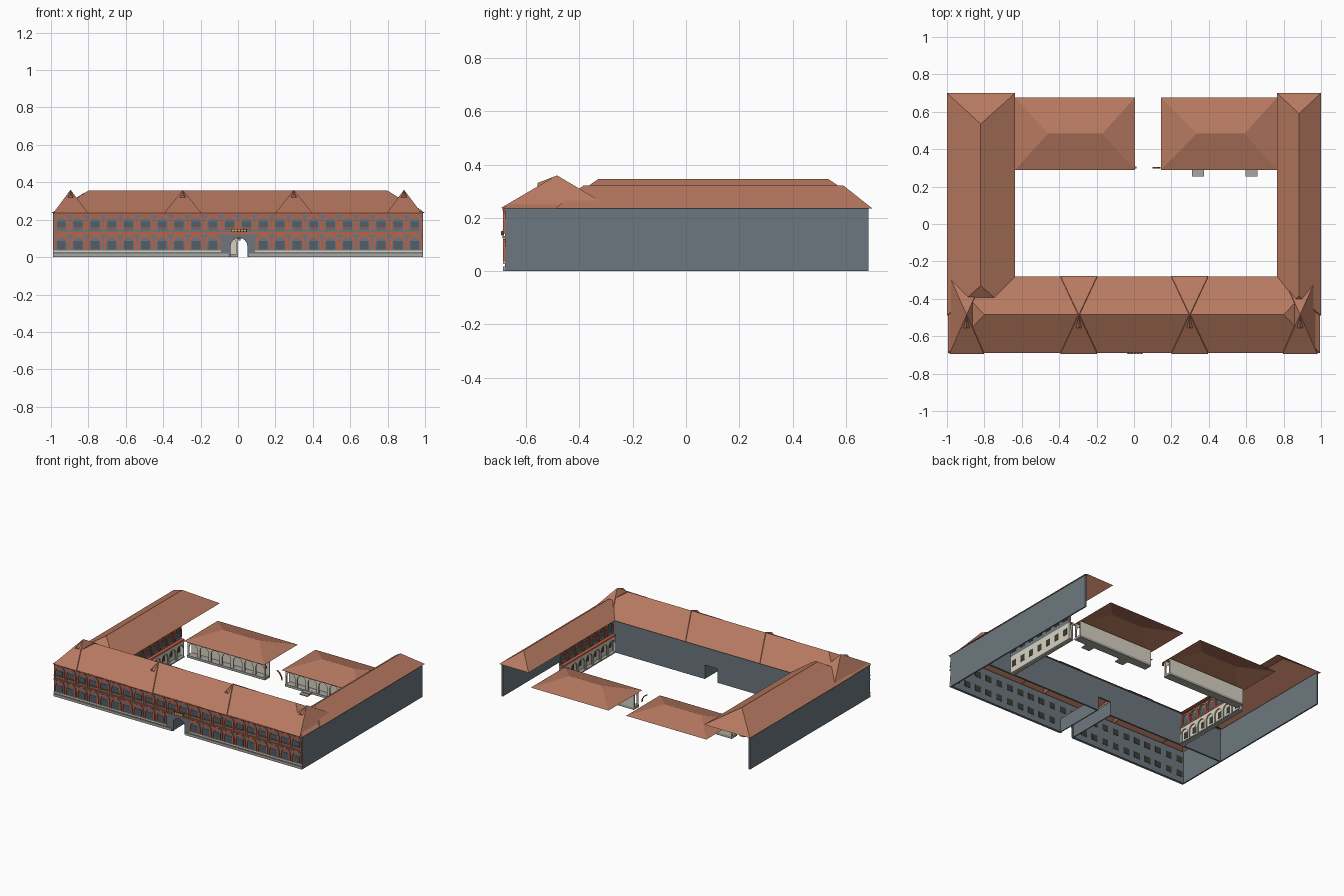
import bpy, bmesh
from math import pi, cos, sin
from mathutils import Matrix, Vector

cube = bpy.data.objects.get("Cube")
if cube:
    bpy.data.objects.remove(cube, do_unlink=True)


def material(name, *rgb):
    col = [(c / 255) ** 2.2 for c in rgb] + [1]
    m = bpy.data.materials.new(name)
    m.use_nodes = True
    m.diffuse_color = col
    m.node_tree.nodes["Principled BSDF"].inputs["Base Color"].default_value = col
    return m


TILE = material("roof tile", 181, 120, 96)
SLATE = material("slate wall", 108, 119, 126)
PANE = material("blue grey pane", 84, 95, 102)
RED = material("red brick trim", 200, 96, 66)
CREAM = material("cream plaster", 214, 208, 192)
STONE = material("grey stone", 168, 166, 160)
GLASS = material("dark window", 62, 62, 56)
GOLD = material("gold plaque", 222, 180, 100)


def finish(name, bm, mat, frame=Matrix(), closed=True):
    if closed:
        bmesh.ops.recalc_face_normals(bm, faces=bm.faces)
    bm.transform(frame)
    me = bpy.data.meshes.new(name)
    bm.to_mesh(me)
    bm.free()
    me.materials.append(mat)
    ob = bpy.data.objects.new(name, me)
    bpy.context.collection.objects.link(ob)
    return ob


def shell(name, verts, faces, mat):
    # open roof skin, faces wound to look upwards
    bm = bmesh.new()
    vs = [bm.verts.new(v) for v in verts]
    for f in faces:
        bm.faces.new([vs[i] for i in f])
    return finish(name, bm, mat, closed=False)


def boxes(name, spans, mat, frame=Matrix()):
    bm = bmesh.new()
    for lo, hi in spans:
        lo, hi = Vector(lo), Vector(hi)
        size = Matrix.Diagonal((*(hi - lo), 1))
        bmesh.ops.create_cube(bm, size=1, matrix=Matrix.Translation((lo + hi) / 2) @ size)
    return finish(name, bm, mat, frame)


def add_prism(bm, pts, y0, y1):
    near = [bm.verts.new((u, y0, z)) for u, z in pts]
    far = [bm.verts.new((u, y1, z)) for u, z in pts]
    bm.faces.new(near)
    bm.faces.new(far[::-1])
    for i in range(len(pts)):
        bm.faces.new((near[i - 1], near[i], far[i], far[i - 1]))


def arc(cx, cz, r, n=8):
    return [(cx - r * cos(pi * i / n), cz + r * sin(pi * i / n)) for i in range(n + 1)]


def place(x, y, turn=0):
    # local frame: u along the wall, outside towards local -y
    return Matrix.Translation((x, y, 0)) @ Matrix.Rotation(turn, 4, 'Z')


def arched_wall(name, length, z0, height, centres, r, spring, mat, frame, thick=.012):
    # wall outline with arched openings rising from its foot
    pts = [(0, z0)]
    for c in centres:
        pts += [(c - r, z0)] + arc(c, spring, r) + [(c + r, z0)]
    pts += [(length, z0), (length, height), (0, height)]
    bm = bmesh.new()
    add_prism(bm, pts, 0, thick)
    return finish(name, bm, mat, frame)


def arcade_centres(n, bay):
    return [(i + .5) * bay for i in range(n)]


def storey(name, n, bay, base, frame, skip=()):
    # windows, brick arches and posts of one floor
    spring, r = base + .08, bay * .46
    bays = [c for i, c in enumerate(arcade_centres(n, bay)) if i not in skip]
    for part, y0, y1, mat in (("_panes", -.002, .004, PANE), ("_inner_windows", .008, .014, GLASS)):
        boxes(name + part, [((c - .024, y0, base + .042), (c + .024, y1, base + .085))
                            for c in bays], mat, frame)
    posts = []
    for c in bays:
        for s in (-1, 1):
            u = c + s * (r - .0045)
            posts.append(((u - .0045, -.006, base + .035), (u + .0045, .001, spring)))
    boxes(name + "_posts", posts, RED, frame)
    bm = bmesh.new()
    for c in bays:
        add_prism(bm, arc(c, spring, r) + arc(c, spring, r - .012)[::-1], -.006, .001)
    finish(name + "_arches", bm, RED, frame)
    return bays


def hip_roof(name, x0, x1, y0, y1, z, a, b, top):
    # ridge runs from a to b along the longer side
    base = [(x0, y0, z), (x1, y0, z), (x1, y1, z), (x0, y1, z)]
    if a[1] == b[1]:
        faces = [(0, 1, 5, 4), (1, 2, 5), (2, 3, 4, 5), (3, 0, 4)]
    else:
        faces = [(0, 1, 4), (1, 2, 5, 4), (2, 3, 5), (3, 0, 4, 5)]
    return shell(name, base + [(*a, top), (*b, top)], faces, TILE)


EAVE = .235
# Front range: walls
front = place(-.99, -.68)
arched_wall("front_wall", 1.98, 0, EAVE, [.995], .045, .058, SLATE, front)
boxes("courtyard_wall", [((-.99, -.305, 0), (-.045, -.293, EAVE)),
                         ((.055, -.305, 0), (.99, -.293, EAVE)),
                         ((-.045, -.305, .1), (.055, -.293, EAVE))], SLATE)
lower = storey("front_lower", 22, .09, 0, front, skip=(10, 11))
storey("front_upper", 22, .09, .106, front)
boxes("front_sills", [((c - .045, -.006, .027), (c + .045, .001, .036)) for c in lower],
      CREAM, front)
boxes("front_bands", [((0, -.008, z), (1.98, .002, z + h))
                      for z, h in ((.122, .01), (.152, .005), (.228, .009))], RED, front)
boxes("front_plinth", [((0, -.006, 0), (.94, .002, .018)), ((1.05, -.006, 0), (1.98, .002, .018))],
      STONE, front)

# Entrance passage and plaques
boxes("passage", [((-.052, -.67, 0), (-.045, -.3, .1)), ((.055, -.67, 0), (.062, -.3, .1))], SLATE)
boxes("plaque_board", [((.952, -.012, .134), (1.038, -.004, .15))], GLASS, front)
boxes("entrance_plaques", [((.956 + i * .0165, -.015, .136), (.968 + i * .0165, -.011, .148))
                           for i in range(5)], GOLD, front)

# Front range: roof with four cross gables
hip_roof("front_roof", -.995, .995, -.69, -.28, EAVE, (-.8, -.485), (.8, -.485), .355)
for i, (x, w) in enumerate(((-.895, .092), (-.295, .098), (.298, .098), (.888, .092))):
    shell(f"cross_gable_{i}", [(x - w, -.695, .237), (x + w, -.695, .237), (x + w, -.278, .237),
                               (x - w, -.278, .237), (x, -.485, .36)],
          [(0, 1, 4), (1, 2, 4), (2, 3, 4), (3, 0, 4)], TILE)
    shell(f"gablet_{i}", [(x, -.485, .359), (x, -.557, .331), (x - .022, -.557, .313),
                          (x + .022, -.557, .313)],
          [(0, 2, 1), (0, 1, 3), (1, 2, 3)], TILE)

# Side wings: outer walls, roofs, courtyard facades
hip_roof("left_range_roof", -1, -.635, -.49, .7, EAVE, (-.82, -.33), (-.82, .535), .345)
hip_roof("right_range_roof", .765, 1, -.49, .7, EAVE, (.882, -.385), (.882, .59), .322)
for name, x, frame in (("west", -.99, place(-.66, -.3, pi / 2)),
                       ("east", .98, place(.79, .3, -pi / 2))):
    boxes(name + "_outer_wall", [((x, -.68, 0), (x + .01, .685, EAVE))], SLATE)
    boxes(name + "_inner_lower_wall", [((0, 0, 0), (.6, .012, .12))], CREAM, frame)
    boxes(name + "_inner_upper_wall", [((0, 0, .12), (.6, .012, EAVE))], SLATE, frame)
    boxes(name + "_lower_windows", [((c - .02, -.002, .04), (c + .02, .014, .085))
                                    for c in arcade_centres(7, .6 / 7)], GLASS, frame)
    storey(name + "_upper", 7, .6 / 7, .106, frame)
    arched_wall(name + "_arcade", .6, 0, .118, arcade_centres(7, .6 / 7), .034, .065,
                CREAM, frame @ Matrix.Translation((0, -.02, 0)), .008)
    boxes(name + "_bands", [((0, -.023, .118), (.6, .002, .13)),
                            ((0, -.01, .228), (.6, .002, EAVE))], RED, frame)
    boxes(name + "_walkway", [((0, -.024, 0), (.6, .012, .008))], STONE, frame)

# Low rear pavilions: shallow roofs over an arcaded courtyard gallery, open behind
LOW = .118
for name, x0, x1, ra, rb in (("west_pavilion", -.635, .005, -.46, -.17),
                             ("east_pavilion", .145, .765, .335, .59)):
    hip_roof(name + "_roof", x0, x1, .29, .675, LOW, (ra, .483), (rb, .483), .175)
    a, b = x0 + .015, x1 - .004
    length = b - a
    boxes(name + "_floor", [((a, .305, 0), (b, .365, .016))], STONE)
    boxes(name + "_back_wall", [((a, .355, 0), (b, .365, LOW))], CREAM)
    arched_wall(name + "_arcade", length, .016, LOW, arcade_centres(7, length / 7), .034, .07,
                CREAM, place(a, .31), .01)

# Steps to the east pavilion
boxes("pavilion_steps", [((x, .255 + k * .025, 0), (x + .065, .31, .007 + k * .006))
                         for x in (.31, .595) for k in range(2)], STONE)

# Gate fittings between the pavilions
bm = bmesh.new()
add_prism(bm, arc(.075, .04, .068)[5:] + arc(.075, .04, .062)[:4:-1], .298, .306)
finish("gate_bracket", bm, RED)
boxes("gate_hinge", [((.003, .298, .088), (.014, .308, .106))], RED)
